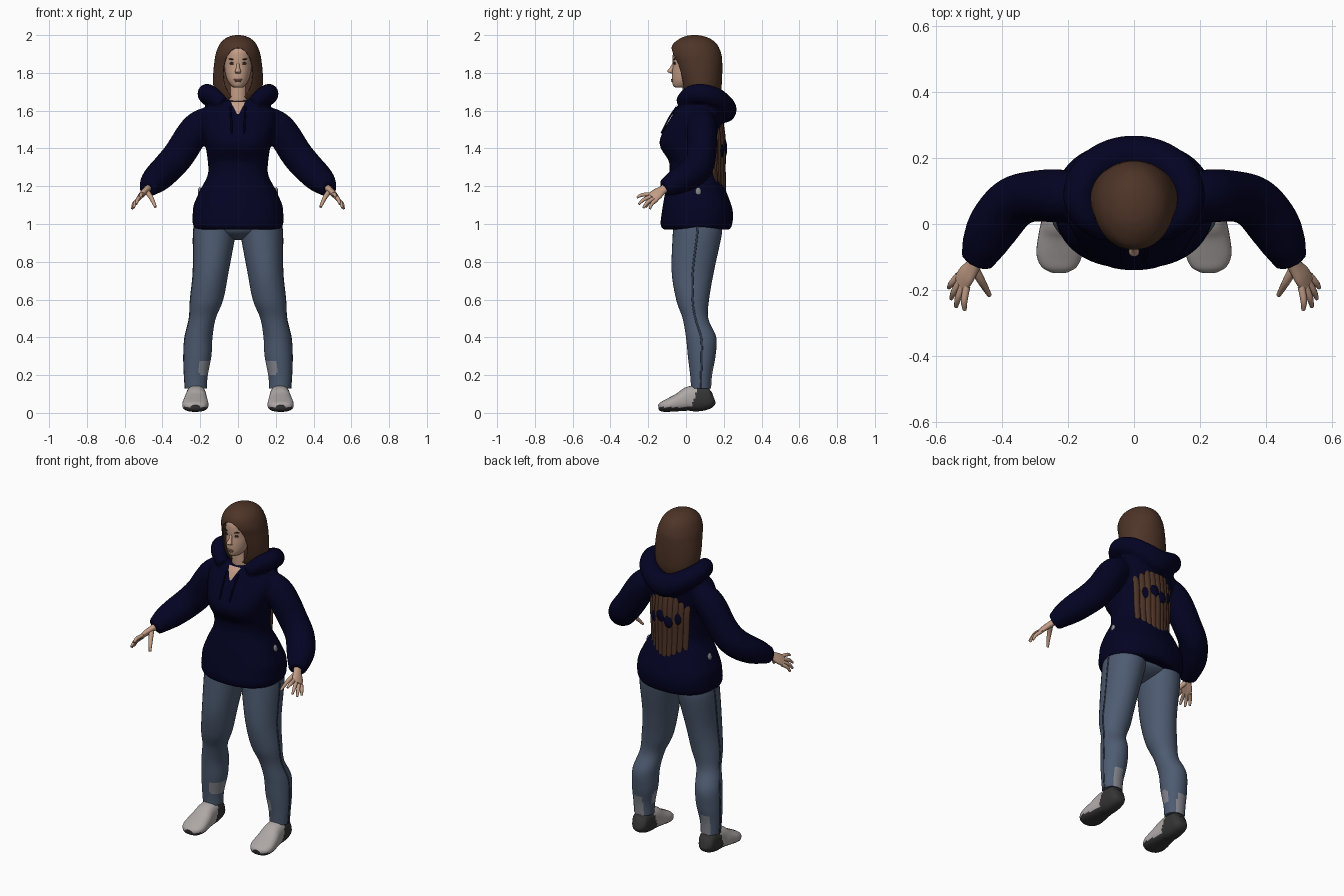
import bpy, bmesh, math, random
from mathutils import Vector

random.seed(4)
if "Cube" in bpy.data.objects:
    bpy.data.objects.remove(bpy.data.objects["Cube"])


def material(name, r, g, b):
    m = bpy.data.materials.new(name)
    m.use_nodes = True
    m.diffuse_color = (r, g, b, 1)
    bsdf = m.node_tree.nodes["Principled BSDF"]
    bsdf.inputs["Base Color"].default_value = (r, g, b, 1)
    bsdf.inputs["Roughness"].default_value = 0.9
    return m


NAVY = material("navy cloth", 0.001, 0.001, 0.017)
DENIM = material("blue denim", 0.075, 0.105, 0.165)
SEAM = material("dark denim", 0.025, 0.035, 0.06)
HAIR = material("brown hair", 0.075, 0.034, 0.02)
SKIN = material("skin", 0.55, 0.34, 0.24)
LIPS = material("lips", 0.34, 0.17, 0.13)
DARK = material("dark brown", 0.025, 0.016, 0.012)
SHOE = material("light grey shoe", 0.42, 0.39, 0.38)
SOLE = material("dark grey sole", 0.035, 0.035, 0.035)
GREY = material("grey patch", 0.23, 0.24, 0.27)


def spline(rows, steps):
    """Smooth curve through rows of numbers of any width."""
    out, last = [], len(rows) - 1
    for i in range(last):
        quad = [rows[max(i - 1, 0)], rows[i], rows[i + 1], rows[min(i + 2, last)]]
        for k in range(steps):
            t = k / steps
            out.append([0.5 * (2 * b + (c - a) * t + (2 * a - 5 * b + 4 * c - d) * t ** 2
                               + (3 * b - a - 3 * c + d) * t ** 3) for a, b, c, d in zip(*quad)])
    return out + [list(rows[-1])]


def tube(bm, rows, upright=False, side=None, n=28, steps=6, p=2.0):
    """Loft of rings (x, y, z, half width, half depth) along a smooth path."""
    rows = spline(rows, steps)
    pts, rings = [Vector(r[:3]) for r in rows], []
    for i, r in enumerate(rows):
        t = (pts[min(i + 1, len(pts) - 1)] - pts[max(i - 1, 0)]).normalized()
        if upright:
            u, v = Vector((1, 0, 0)), Vector((0, 1, 0))
        else:
            u = Vector(side) if side else t.cross(Vector((0, 0, 1)))
            u = (u - t * u.dot(t)).normalized()
            v = u.cross(t)
        ring = []
        for k in range(n):
            c, s = math.cos(math.tau * k / n), math.sin(math.tau * k / n)
            c, s = (math.copysign(abs(w) ** (2 / p), w) for w in (c, s))
            ring.append(bm.verts.new(pts[i] + u * c * max(r[3], 0.002) + v * s * max(r[4], 0.002)))
        rings.append(ring)
    for a, b in zip(rings, rings[1:]):
        for k in range(n):
            bm.faces.new((a[k], a[(k + 1) % n], b[(k + 1) % n], b[k]))
    bm.faces.new(rings[0])
    bm.faces.new(rings[-1])


def body(rows):
    """Rows (z, front y, back y, half width) to upright tube rows."""
    return [(0, (f + b) / 2, z, w, (b - f) / 2) for z, f, b, w in rows]


def flip(rows, s):
    return [(r[0] * s, *r[1:]) for r in rows]


def finish(name, bm, mats, rule=None):
    bmesh.ops.recalc_face_normals(bm, faces=bm.faces)
    if rule:
        for f in bm.faces:
            f.material_index = rule(f.calc_center_median(), f.normal)
    mesh = bpy.data.meshes.new(name)
    bm.to_mesh(mesh)
    bm.free()
    for m in mats:
        mesh.materials.append(m)
    ob = bpy.data.objects.new(name, mesh)
    bpy.context.collection.objects.link(ob)
    bpy.ops.object.select_all(action="DESELECT")
    ob.select_set(True)
    bpy.context.view_layer.objects.active = ob
    bpy.ops.object.shade_smooth_by_angle(angle=math.radians(50))
    return ob


def part(name, rows, mat, **kw):
    bm = bmesh.new()
    tube(bm, rows, **kw)
    return finish(name, bm, [mat])


def ball(name, loc, scale, mat, tilt=0):
    bm = bmesh.new()
    bmesh.ops.create_uvsphere(bm, u_segments=16, v_segments=10, radius=1)
    ob = finish(name, bm, [mat])
    ob.location, ob.scale, ob.rotation_euler = loc, scale, (0, tilt, 0)
    return ob


# Hoodie: torso, sleeves and lowered hood fused into one cloth surface
torso = [(0.97, -.125, .235, .225), (1.0, -.135, .245, .24), (1.05, -.13, .25, .24),
         (1.1, -.122, .24, .235), (1.18, -.108, .21, .2), (1.26, -.09, .175, .16),
         (1.33, -.09, .17, .16), (1.4, -.133, .175, .17), (1.45, -.138, .18, .18),
         (1.52, -.105, .19, .2), (1.58, -.07, .195, .205), (1.61, -.055, .185, .18),
         (1.64, -.035, .15, .13), (1.655, -.01, .12, .08)]
sleeve = [(.13, .08, 1.56, .06, .07), (.22, .085, 1.505, .08, .083), (.31, .083, 1.37, .077, .085),
          (.37, .06, 1.30, .08, .083), (.42, 0, 1.25, .08, .077), (.45, -.055, 1.22, .07, .066),
          (.466, -.09, 1.2, .058, .054), (.478, -.115, 1.187, .05, .046)]
hood_half = [(.08, -.03, 1.64, .03, .035), (.14, .02, 1.68, .045, .05), (.165, .08, 1.69, .05, .052),
             (.14, .15, 1.67, .055, .055), (.075, .195, 1.63, .058, .06)]
hood = hood_half + [(0, .208, 1.605, .06, .068)] + flip(hood_half, -1)[::-1]
bm = bmesh.new()
tube(bm, body(torso), upright=True, n=48, p=2.3)
tube(bm, hood)
for s in (1, -1):
    tube(bm, flip(sleeve, s))
hoodie = finish("hoodie", bm, [NAVY])
mod = hoodie.modifiers.new("fuse", "REMESH")
mod.mode, mod.voxel_size, mod.use_smooth_shade = "VOXEL", 0.011, True
mod = hoodie.modifiers.new("soften", "SMOOTH")
mod.factor, mod.iterations = 0.5, 4

# Open neckline lying on the hoodie
bm = bmesh.new()
rows = [[bm.verts.new((j * .0048 * i / 8, 0, 1.57 + .075 * i / 8)) for j in range(-8, 9)]
        for i in range(1, 9)]
for a, b in zip(rows, rows[1:]):
    for j in range(16):
        bm.faces.new((a[j], a[j + 1], b[j + 1], b[j]))
neckline = finish("neckline", bm, [SKIN])
mod = neckline.modifiers.new("lay", "SHRINKWRAP")
mod.target, mod.wrap_method, mod.wrap_mode = hoodie, "PROJECT", "ABOVE_SURFACE"
mod.use_project_y, mod.use_positive_direction, mod.use_negative_direction = True, False, True
mod.offset = 0.004

# Head, neck and face
part("neck", [(0, .05, 1.58, .065, .06), (0, .04, 1.66, .055, .058), (0, .035, 1.78, .052, .052)],
     SKIN, upright=True)
part("head", body([(1.722, -.055, -.01, .02), (1.732, -.068, .03, .036), (1.76, -.074, .07, .055),
                   (1.8, -.074, .11, .068), (1.84, -.07, .13, .075), (1.88, -.071, .14, .077),
                   (1.92, -.064, .14, .074), (1.96, -.03, .12, .05)]), SKIN, upright=True)
part("nose", [(0, -.058, 1.862, .008, .008), (0, -.072, 1.83, .009, .012),
              (0, -.084, 1.808, .016, .015), (0, -.07, 1.797, .012, .008)], SKIN, upright=True, n=16)
ball("upper_lip", (0, -.073, 1.764, ), (.023, .006, .005), LIPS)
ball("lower_lip", (0, -.073, 1.756), (.019, .006, .005), LIPS)
for s, label in ((1, "left"), (-1, "right")):
    ball(label + "_eye", (.031 * s, -.06, 1.85), (.015, .006, .007), DARK)
    ball(label + "_eyebrow", (.033 * s, -.061, 1.872), (.019, .006, .004), DARK, -.2 * s)

# Hair: full cap with the face opening cut away
hair = part("hair", body([(1.6, .06, .16, .08), (1.66, .0, .175, .11), (1.7, -.02, .185, .126),
                          (1.75, -.035, .19, .132), (1.8, -.05, .192, .131), (1.85, -.065, .192, .126),
                          (1.9, -.08, .187, .118), (1.95, -.07, .165, .098), (1.98, -.035, .13, .07),
                          (1.995, .0, .09, .038), (2.0, .03, .06, .01)]), HAIR, upright=True, n=48)
cutter = part("face_opening_cutter", [(0, -.3, 1.795, .079, .137), (0, -.1, 1.795, .079, .137),
                                      (0, .0, 1.795, .076, .132)], HAIR, side=(1, 0, 0), n=40)
cutter.hide_render = cutter.hide_viewport = True
mod = hair.modifiers.new("face opening", "BOOLEAN")
mod.operation, mod.object, mod.solver = "DIFFERENCE", cutter, "EXACT"

# Long hair hanging down the back, with cloth showing through it
bm = bmesh.new()
for i in range(-4, 5):
    x, low = i * .026, 1.13 + random.uniform(0, .03)
    y = -.045 * (i / 4) ** 2
    tube(bm, [(x * 1.05, .175 + y, 1.6, .022, .014), (x * 1.05, .197 + y, 1.45, .023, .014),
              (x, .197 + y, 1.3, .022, .014), (x * .95, .203 + y, low, .016, .009)],
         upright=True, n=10)
finish("back_hair", bm, [HAIR])
for i in range(4):
    x = -.069 + i * .046
    ball("cloth_gap_%d" % (i + 1), (x, .208 - 4 * x * x, 1.4 + .012 * (-1) ** i),
         (.029, .011, .036), NAVY, .3)

# Jeans seat
part("jeans_seat", body([(.915, .02, .08, .03), (.935, -.03, .14, .11), (.97, -.065, .18, .19),
                         (1.03, -.07, .18, .2)]), DENIM, upright=True)

leg = [(.115, .06, 1.02, .11, .125), (.124, .06, .95, .112, .13), (.143, .036, .75, .094, .112),
       (.165, .035, .6, .087, .087), (.188, .05, .5, .07, .068), (.208, .08, .4, .073, .08),
       (.214, .083, .3, .073, .073), (.222, .08, .2, .062, .058), (.222, .08, .13, .057, .053)]
shoe = [(.222, .146, .085, .025, .028), (.222, .128, .08, .046, .055), (.222, .08, .078, .053, .068),
        (.222, .02, .074, .056, .066), (.224, -.03, .058, .064, .05), (.226, -.09, .041, .069, .036),
        (.226, -.128, .032, .054, .026), (.226, -.146, .029, .025, .014)]
palm = [(.466, -.09, 1.2, .024, .02), (.485, -.125, 1.18, .025, .018), (.507, -.155, 1.158, .034, .016),
        (.524, -.18, 1.138, .033, .012)]
SPREAD = Vector((.05, .07, -.06)).normalized()
tips = {"index": (.512, -.26, 1.14), "middle": (.538, -.25, 1.105),
        "ring": (.553, -.226, 1.085), "little": (.56, -.192, 1.08)}


def worn(c, n):
    """Worn grey areas at the front and back of the ankles."""
    x = abs(c.x)
    front = .2 < c.z < .27 and x < .205 and c.y < .1
    back = .13 < c.z < .25 and c.y > .105 and .195 < x < .25
    return int(front or back)


def sole(c, n):
    return int(c.z < .03 or n.z < -.6 or c.y > .045 + .3 * (c.z - .08))


for s, label in ((1, "left"), (-1, "right")):
    # Trouser leg with its outer seam
    bm = bmesh.new()
    tube(bm, flip(leg, s), upright=True, n=36, steps=8)
    finish(label + "_trouser_leg", bm, [DENIM, GREY], worn)
    seam = [(r[0] + r[3] - .002, r[1], r[2], .005, .006) for r in leg]
    part(label + "_trouser_seam", flip(seam, s), SEAM, upright=True, n=8)
    # Shoe
    bm = bmesh.new()
    tube(bm, flip(shoe, s), side=(1, 0, 0), n=32, p=2.5)
    finish(label + "_shoe", bm, [SHOE, SOLE], sole)
    # Hand: palm, four fingers and thumb
    bm = bmesh.new()
    across = (SPREAD.x * s, SPREAD.y, SPREAD.z)
    tube(bm, flip(palm, s), side=across, n=16)
    for i, tip in enumerate(tips.values()):
        base = Vector((.518, -.172, 1.143)) + SPREAD * (i - 1.5) * .017
        mid = base.lerp(Vector(tip), .55) + Vector((.004, -.004, .006))
        tube(bm, flip([(*base, .011, .011), (*mid, .01, .01), (*tip, .006, .006)], s), n=10)
    tube(bm, flip([(.485, -.13, 1.175, .015, .014), (.46, -.175, 1.14, .012, .012),
                   (.437, -.215, 1.09, .007, .007)], s), n=10)
    finish(label + "_hand", bm, [SKIN])
    # Drawstring and hip pocket patch
    part(label + "_drawstring", flip([(.04, -.05, 1.62, .005, .005), (.036, -.09, 1.56, .005, .005),
                                      (.033, -.13, 1.48, .005, .005)], s), NAVY, n=8)
    ball(label + "_pocket_patch", (.203 * s, .065, 1.17), (.01, .016, .025), GREY)
